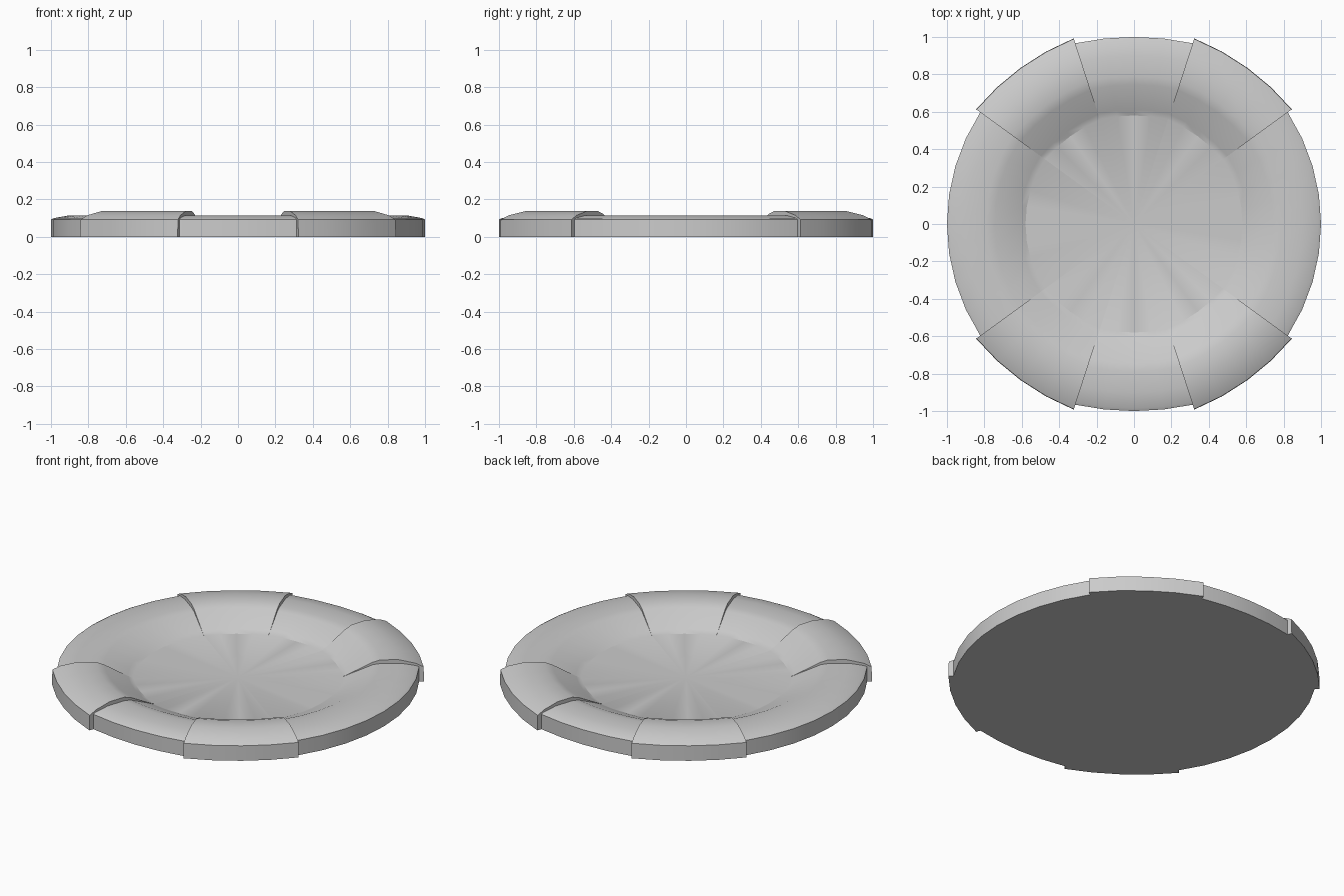
import bpy, bmesh
from math import radians, cos, sin

if "Cube" in bpy.data.objects:
    bpy.data.objects.remove(bpy.data.objects["Cube"])

# Cross-sections from floor edge to foot: (radius, height)
LOW = [(0.58, 0.035), (0.61, 0.049), (0.745, 0.108), (0.79, 0.115),
       (0.90, 0.115), (0.985, 0.100), (1.0, 0.092), (1.0, 0.0)]
HIGH = [(0.58, 0.035), (0.61, 0.049), (0.745, 0.122), (0.79, 0.137),
        (0.89, 0.138), (0.985, 0.115), (1.03, 0.092), (1.032, 0.0)]

# Sectors round the ring: (start angle, end angle, profile, flare at the ends)
SECTORS = [(-36, 36, LOW, 0.016), (36, 72, HIGH, 0.011),
           (72, 108, LOW, 0.016), (108, 144, HIGH, 0.011),
           (144, 216, LOW, 0.016), (216, 252, HIGH, 0.011),
           (252, 288, LOW, 0.016), (288, 324, HIGH, 0.011)]
STEP = 9

bm = bmesh.new()
columns = []
for start, end, profile, flare in SECTORS:
    mid, half = (start + end) / 2, (end - start) / 2
    for deg in range(start, end + 1, STEP):
        k = 1 + flare * ((deg - mid) / half) ** 2
        a = radians(deg)
        columns.append([bm.verts.new((r * k * cos(a), r * k * sin(a), z))
                        for r, z in profile])

# Ring skin, including the step walls between low and raised sectors
floor_mid = bm.verts.new((0, 0, 0.035))
foot_mid = bm.verts.new((0, 0, 0))
for i, c in enumerate(columns):
    d = columns[(i + 1) % len(columns)]
    for j in range(len(c) - 1):
        bm.faces.new((c[j], c[j + 1], d[j + 1], d[j]))
    bm.faces.new((floor_mid, c[0], d[0]))
    bm.faces.new((foot_mid, d[-1], c[-1]))

# Tidy the coincident points where the sectors meet
bmesh.ops.remove_doubles(bm, verts=bm.verts[:], dist=0.0005)
bmesh.ops.recalc_face_normals(bm, faces=bm.faces[:])
mesh = bpy.data.meshes.new("dish")
bm.to_mesh(mesh)
bm.free()
dish = bpy.data.objects.new("dish", mesh)
bpy.context.collection.objects.link(dish)
bpy.context.view_layer.objects.active = dish
dish.select_set(True)
bpy.ops.object.shade_smooth_by_angle(angle=radians(25))
